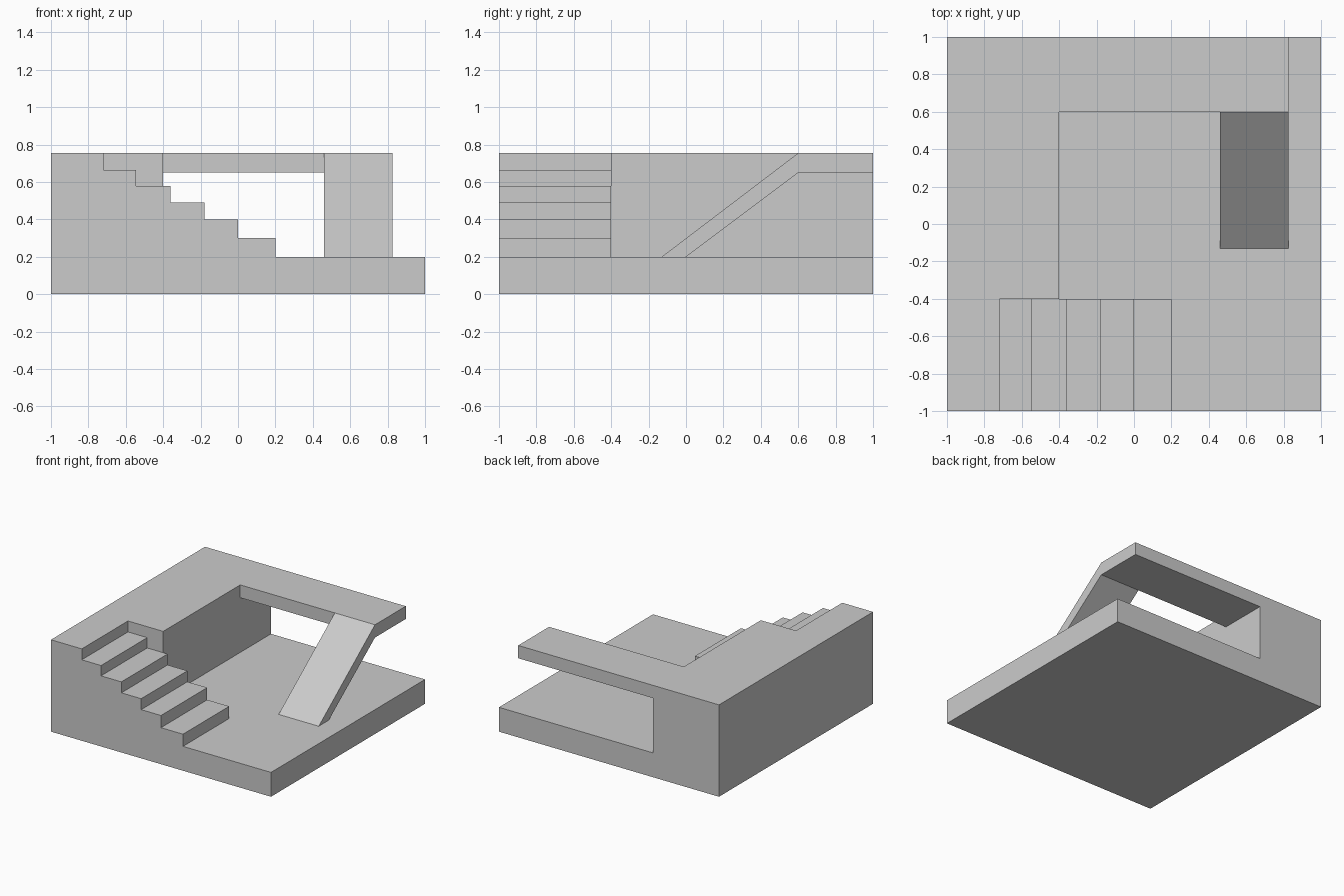
import bpy, bmesh, math
from mathutils import Vector

if "Cube" in bpy.data.objects:
    bpy.data.objects.remove(bpy.data.objects["Cube"])

TOP, FLOOR, UNDER = 0.755, 0.2, 0.65


def extrude(name, points, vector):
    """Solid prism from a closed outline of 3D points."""
    bm = bmesh.new()
    face = bm.faces.new([bm.verts.new(p) for p in points])
    moved = bmesh.ops.extrude_face_region(bm, geom=[face])
    verts = [g for g in moved["geom"] if isinstance(g, bmesh.types.BMVert)]
    bmesh.ops.translate(bm, verts=verts, vec=Vector(vector))
    bmesh.ops.recalc_face_normals(bm, faces=bm.faces[:])
    mesh = bpy.data.meshes.new(name)
    bm.to_mesh(mesh)
    bm.free()
    obj = bpy.data.objects.new(name, mesh)
    bpy.context.collection.objects.link(obj)
    return obj


def along_y(name, profile, y0, y1):
    return extrude(name, [(x, y0, z) for x, z in profile], (0, y1 - y0, 0))


def along_x(name, profile, x0, x1):
    return extrude(name, [(x0, y, z) for y, z in profile], (x1 - x0, 0, 0))


# Front strip: base and staircase in one stepped profile
steps = [(-0.72, 0.665), (-0.545, 0.58), (-0.36, 0.49),
         (-0.18, 0.40), (0.0, 0.30), (0.2, FLOOR)]
outline, z = [(-1, 0), (-1, TOP)], TOP
for x, lower in steps:
    outline += [(x, z), (x, lower)]
    z = lower
outline += [(1, FLOOR), (1, 0)]
terrain = along_y("stair_terrain", outline, -1, -0.4)

# Rear strip: base and high block, overhanging ledge, sloping ramp
block = along_y("high_block", [(-1, 0), (-1, TOP), (-0.4, TOP), (-0.4, FLOOR),
                               (1, FLOOR), (1, 0)], -0.4, 1)
ledge = along_y("ledge", [(-0.4, UNDER), (-0.4, TOP), (0.825, TOP),
                          (0.825, UNDER)], 0.6, 1)
ramp = along_x("ramp", [(-0.13, FLOOR), (0, FLOOR), (0.6, UNDER), (0.6, TOP)],
               0.46, 0.825)

# Fuse the parts into one solid
for part in (block, ledge, ramp):
    mod = terrain.modifiers.new("join_" + part.name, "BOOLEAN")
    mod.operation, mod.solver, mod.object = "UNION", "EXACT", part
deps = bpy.context.evaluated_depsgraph_get()
fused = bpy.data.meshes.new_from_object(terrain.evaluated_get(deps))
terrain.modifiers.clear()
terrain.data = fused
for part in (block, ledge, ramp):
    bpy.data.objects.remove(part)

# Merge coplanar faces across the joins
bm = bmesh.new()
bm.from_mesh(fused)
bmesh.ops.remove_doubles(bm, verts=bm.verts[:], dist=1e-5)
bmesh.ops.dissolve_limit(bm, angle_limit=math.radians(1),
                         verts=bm.verts[:], edges=bm.edges[:])
bm.to_mesh(fused)
bm.free()
